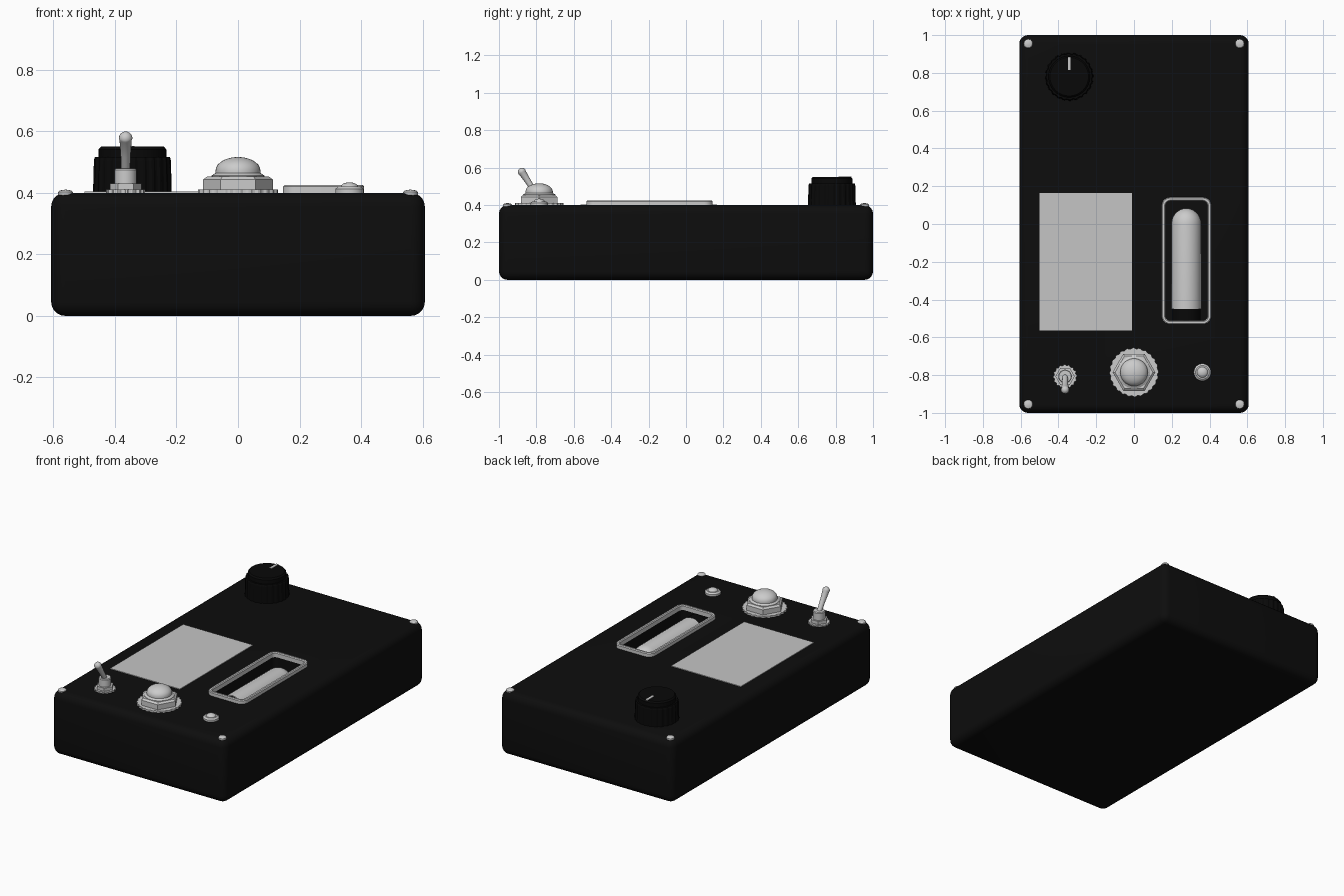
import bpy, bmesh, math
from mathutils import Vector, Matrix

if "Cube" in bpy.data.objects:
    bpy.data.objects.remove(bpy.data.objects["Cube"])


def material(name, value):
    m = bpy.data.materials.new(name)
    m.diffuse_color = (value, value, value, 1)
    m.use_nodes = True
    m.node_tree.nodes["Principled BSDF"].inputs["Base Color"].default_value = m.diffuse_color
    return m


CASE = material("case black", 0.004)
KNOB = material("knob black", 0.0025)
METAL = material("light metal", 0.6)
PANEL = material("pale screen", 0.56)


def finish(name, bm, mat, angle=30):
    bmesh.ops.recalc_face_normals(bm, faces=bm.faces)
    me = bpy.data.meshes.new(name)
    bm.to_mesh(me)
    bm.free()
    ob = bpy.data.objects.new(name, me)
    bpy.context.collection.objects.link(ob)
    me.materials.append(mat)
    bpy.ops.object.select_all(action='DESELECT')
    bpy.context.view_layer.objects.active = ob
    ob.select_set(True)
    if angle:
        bpy.ops.object.shade_smooth_by_angle(angle=math.radians(angle))
    return ob


def skin(bm, loops, closed=False):
    """Join successive point loops with quads; cap the ends unless closed."""
    rows = [[bm.verts.new(p) for p in loop] for loop in loops]
    n = len(rows[0])
    pairs = list(zip(rows, rows[1:])) + ([(rows[-1], rows[0])] if closed else [])
    for a, b in pairs:
        for i in range(n):
            bm.faces.new((a[i], a[(i + 1) % n], b[(i + 1) % n], b[i]))
    if not closed:
        bm.faces.new(rows[0])
        bm.faces.new(rows[-1])


def lathe(name, profile, origin, mat, seg=32, teeth=0.0, direction=(0, 0, 1), angle=30):
    """Turn (radius, height) pairs about an axis; teeth cuts alternate grooves."""
    rot = Vector((0, 0, 1)).rotation_difference(Vector(direction)).to_matrix()
    loops = []
    for r, h in profile:
        loops.append([Vector(origin) + rot @ Vector((
            (r - teeth * (i // 2 % 2)) * math.cos(math.tau * i / seg),
            (r - teeth * (i // 2 % 2)) * math.sin(math.tau * i / seg), h))
            for i in range(seg)])
    bm = bmesh.new()
    skin(bm, loops)
    return finish(name, bm, mat, angle)


def dome(r, base, height, steps=7):
    return [(max(r * math.cos(t), 0.001), base + height * math.sin(t))
            for t in (math.pi / 2 * i / steps for i in range(steps + 1))]


def box(name, center, size, mat):
    bm = bmesh.new()
    bmesh.ops.create_cube(bm, size=1, matrix=Matrix.Translation(center) @ Matrix.Diagonal((*size, 1)))
    return finish(name, bm, mat, 0)


# Tube window outline, shared by the recess and its rim
WIN_X, WIN_Y, WIN_W, WIN_L = 0.278, -0.195, 0.132, 0.337


def window_loop(inset, z, radius=0.045, steps=6):
    r = radius - inset
    pts = []
    for k, (sx, sy) in enumerate(((1, 1), (-1, 1), (-1, -1), (1, -1))):
        for i in range(steps + 1):
            t = math.pi / 2 * (k + i / steps)
            pts.append((WIN_X + sx * (WIN_W - radius) + r * math.cos(t),
                        WIN_Y + sy * (WIN_L - radius) + r * math.sin(t), z))
    return pts


# Case: rounded box with a recess for the tube
bm = bmesh.new()
bmesh.ops.create_cube(bm, size=1, matrix=Matrix.Translation((0, 0, 0.2)) @ Matrix.Diagonal((1.214, 2, 0.4, 1)))
bmesh.ops.bevel(bm, geom=bm.edges[:], offset=0.046, segments=5, profile=0.5, affect='EDGES')
case = finish("case", bm, CASE)
bm = bmesh.new()
skin(bm, [window_loop(0.018, 0.2), window_loop(0.018, 0.5)])
cutter = finish("recess_cutter", bm, CASE, 0)
cutter.hide_render = True
cut = case.modifiers.new("recess", 'BOOLEAN')
cut.operation, cut.object, cut.solver = 'DIFFERENCE', cutter, 'EXACT'
bpy.context.view_layer.objects.active = case
bpy.ops.object.modifier_apply(modifier=cut.name)
bpy.data.objects.remove(cutter)

# Window rim
bm = bmesh.new()
skin(bm, [window_loop(0, 0.395), window_loop(0, 0.42), window_loop(0.005, 0.425),
          window_loop(0.016, 0.425), window_loop(0.021, 0.42), window_loop(0.021, 0.395)], closed=True)
finish("window_rim", bm, METAL)

# Tube lying in the recess, with its dark base
TUBE = (0.277, 0, 0.315)
lathe("tube", [(0.08, -0.45), (0.08, -0.40)] + dome(0.079, 0, 0.083), TUBE, METAL, direction=(0, 1, 0))
lathe("tube_base", [(0.076, -0.515), (0.076, -0.45)], TUBE, KNOB, direction=(0, 1, 0))

# Screen plate
box("screen", (-0.255, -0.2, 0.4), (0.488, 0.73, 0.008), PANEL)

# Corner screws
for sx in (-1, 1):
    for sy in (-1, 1):
        lathe("corner_screw", [(0.024, 0.375), (0.024, 0.402)] + dome(0.022, 0.404, 0.006, 3),
              (sx * 0.56, sy * 0.955, 0), METAL, seg=16)

# Fluted knob with pointer mark
K = (-0.343, 0.78, 0)
lathe("knob_body", [(0.128, 0.398), (0.125, 0.505), (0.122, 0.516)], K, KNOB, seg=96, teeth=0.004, angle=0)
lathe("knob_cap", [(0.11, 0.51), (0.11, 0.541), (0.102, 0.55)], K, KNOB, seg=40)
box("knob_pointer", (-0.343, 0.85, 0.549), (0.015, 0.068, 0.006), METAL)

# Large push button
B = (0, -0.785, 0)
lathe("button_washer", [(0.13, 0.398), (0.13, 0.411)], B, METAL, seg=96, teeth=0.005, angle=0)
lathe("button_nut", [(0.113, 0.41), (0.113, 0.443), (0.1, 0.453)], B, METAL, seg=6, angle=0)
lathe("button_cap", [(0.086, 0.445), (0.086, 0.456), (0.073, 0.464)] + dome(0.073, 0.472, 0.044), B, METAL)

# Toggle switch
T = (-0.365, -0.807, 0)
lathe("toggle_washer", [(0.063, 0.398), (0.063, 0.41)], T, METAL, seg=64, teeth=0.005, angle=0)
lathe("toggle_nut", [(0.051, 0.409), (0.051, 0.43)], T, METAL, seg=6, angle=0)
lathe("toggle_collar", [(0.036, 0.428), (0.036, 0.474), (0.032, 0.479)], T, METAL, seg=24)
foot, tip = Vector((-0.365, -0.807, 0.468)), Vector((-0.365, -0.877, 0.577))
length = (tip - foot).length
lathe("toggle_lever", [(0.014, 0), (0.016, length * 0.5), (0.02, length - 0.005)] + dome(0.022, length, 0.022),
      foot, METAL, seg=20, direction=tip - foot, angle=40)

# Indicator lamp
L = (0.362, -0.785, 0)
lathe("lamp_bezel", [(0.046, 0.398), (0.046, 0.412), (0.036, 0.42)], L, METAL, seg=28)
lathe("lamp_lens", dome(0.029, 0.418, 0.016, 5), L, METAL, seg=24)
